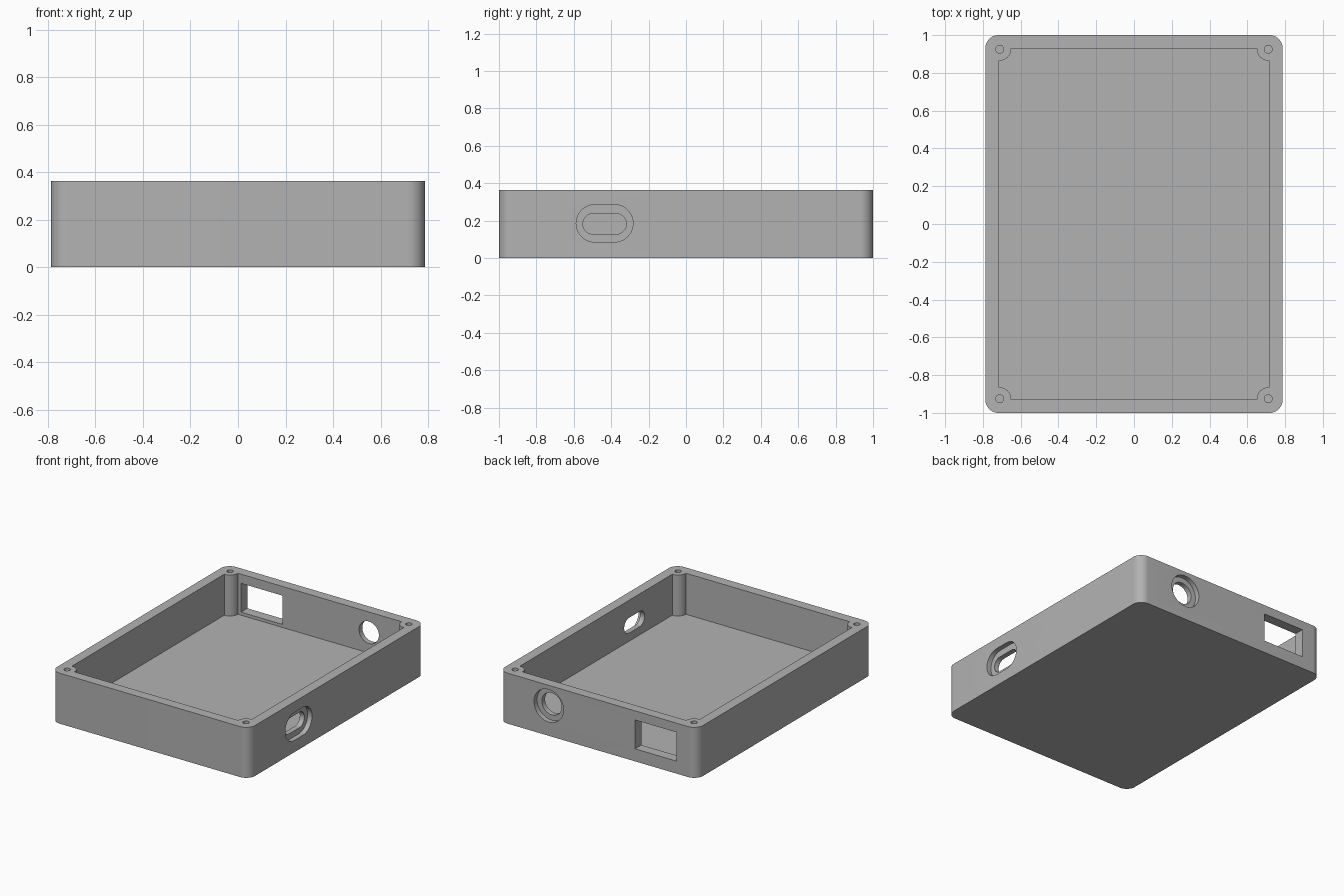
import bpy
import bmesh
from math import cos, sin, pi

cube = bpy.data.objects.get("Cube")
if cube:
    bpy.data.objects.remove(cube, do_unlink=True)

# Main sizes
HALF_X, HALF_Y, HEIGHT = 0.787, 1.0, 0.363
WALL, FLOOR, CORNER = 0.072, 0.068, 0.07
POST_X, POST_Y, POST_R, SCREW_R = 0.711, 0.925, 0.06, 0.021
RECESS = 0.035

grey = bpy.data.materials.new("plain grey")
grey.use_nodes = True
colour = (0.45, 0.45, 0.45, 1)
grey.diffuse_color = colour
grey.node_tree.nodes["Principled BSDF"].inputs["Base Color"].default_value = colour


def arc(cx, cy, r, start, end, steps=12):
    """Points along an arc; angles are in half turns."""
    angles = [pi * (start + (end - start) * i / steps) for i in range(steps + 1)]
    return [(cx + r * cos(a), cy + r * sin(a)) for a in angles]


def four_corners(pts):
    """Repeat one corner's outline, given for +x +y, on all four corners."""
    back = pts + [(-x, y) for x, y in reversed(pts)]
    return back + [(-x, -y) for x, y in back]


def circle(cx, cy, r):
    return arc(cx, cy, r, 0, 2, 48)[:-1]


def slot(cx, cy, half, r):
    straight = half - r
    return arc(cx + straight, cy, r, -0.5, 0.5, 20) + arc(cx - straight, cy, r, 0.5, 1.5, 20)


def prism(name, outline, low, high, axis="z"):
    """Extrude an outline along an axis into a closed solid."""
    place = {"x": lambda u, v, d: (d, u, v),
             "y": lambda u, v, d: (u, d, v),
             "z": lambda u, v, d: (u, v, d)}[axis]
    bm = bmesh.new()
    bottom = [bm.verts.new(place(u, v, low)) for u, v in outline]
    top = [bm.verts.new(place(u, v, high)) for u, v in outline]
    bm.faces.new(bottom)
    bm.faces.new(top)
    for i in range(len(outline)):
        j = (i + 1) % len(outline)
        bm.faces.new((bottom[i], bottom[j], top[j], top[i]))
    bmesh.ops.recalc_face_normals(bm, faces=bm.faces)
    mesh = bpy.data.meshes.new(name)
    bm.to_mesh(mesh)
    bm.free()
    mesh.materials.append(grey)
    obj = bpy.data.objects.new(name, mesh)
    bpy.context.collection.objects.link(obj)
    return obj


# Rounded solid block
body = prism("enclosure_body",
             four_corners(arc(HALF_X - CORNER, HALF_Y - CORNER, CORNER, 0, 0.5)),
             0, HEIGHT)
cutters = []

# Inner cavity, leaving a round screw post in each corner
inner_x, inner_y = HALF_X - WALL, HALF_Y - WALL
notch = ([(inner_x, POST_Y - POST_R)]
         + arc(POST_X, POST_Y, POST_R, 1.5, 1.0)
         + [(POST_X - POST_R, inner_y)])
cutters.append(prism("cavity_cutter", four_corners(notch), FLOOR, HEIGHT + 0.1))

# Blind screw holes in the posts
for sx in (-1, 1):
    for sy in (-1, 1):
        cutters.append(prism("screw_cutter", circle(sx * POST_X, sy * POST_Y, SCREW_R),
                             HEIGHT - 0.22, HEIGHT + 0.1))

# Side port: wide recess around a narrow slot
cutters.append(prism("slot_recess_cutter", slot(-0.435, 0.185, 0.152, 0.1),
                     HALF_X - RECESS, HALF_X + 0.1, "x"))
cutters.append(prism("slot_cutter", slot(-0.435, 0.182, 0.116, 0.055),
                     HALF_X - 0.15, HALF_X + 0.1, "x"))

# Back round port: counterbore around a through hole
cutters.append(prism("round_recess_cutter", circle(0.392, 0.216, 0.117),
                     HALF_Y - RECESS, HALF_Y + 0.1, "y"))
cutters.append(prism("round_cutter", circle(0.392, 0.216, 0.079),
                     HALF_Y - 0.15, HALF_Y + 0.1, "y"))

# Back rectangular window
x0, x1, z0, z1 = -0.626, -0.295, 0.09, 0.297
cutters.append(prism("window_cutter", [(x0, z0), (x1, z0), (x1, z1), (x0, z1)],
                     HALF_Y - 0.15, HALF_Y + 0.1, "y"))

# Cut everything out of the block
bpy.ops.object.select_all(action="DESELECT")
body.select_set(True)
bpy.context.view_layer.objects.active = body
for cutter in cutters:
    cut = body.modifiers.new(cutter.name, "BOOLEAN")
    cut.operation = "DIFFERENCE"
    cut.solver = "EXACT"
    cut.object = cutter
    bpy.ops.object.modifier_apply(modifier=cut.name)
    bpy.data.objects.remove(cutter, do_unlink=True)
bpy.ops.object.shade_smooth_by_angle()
